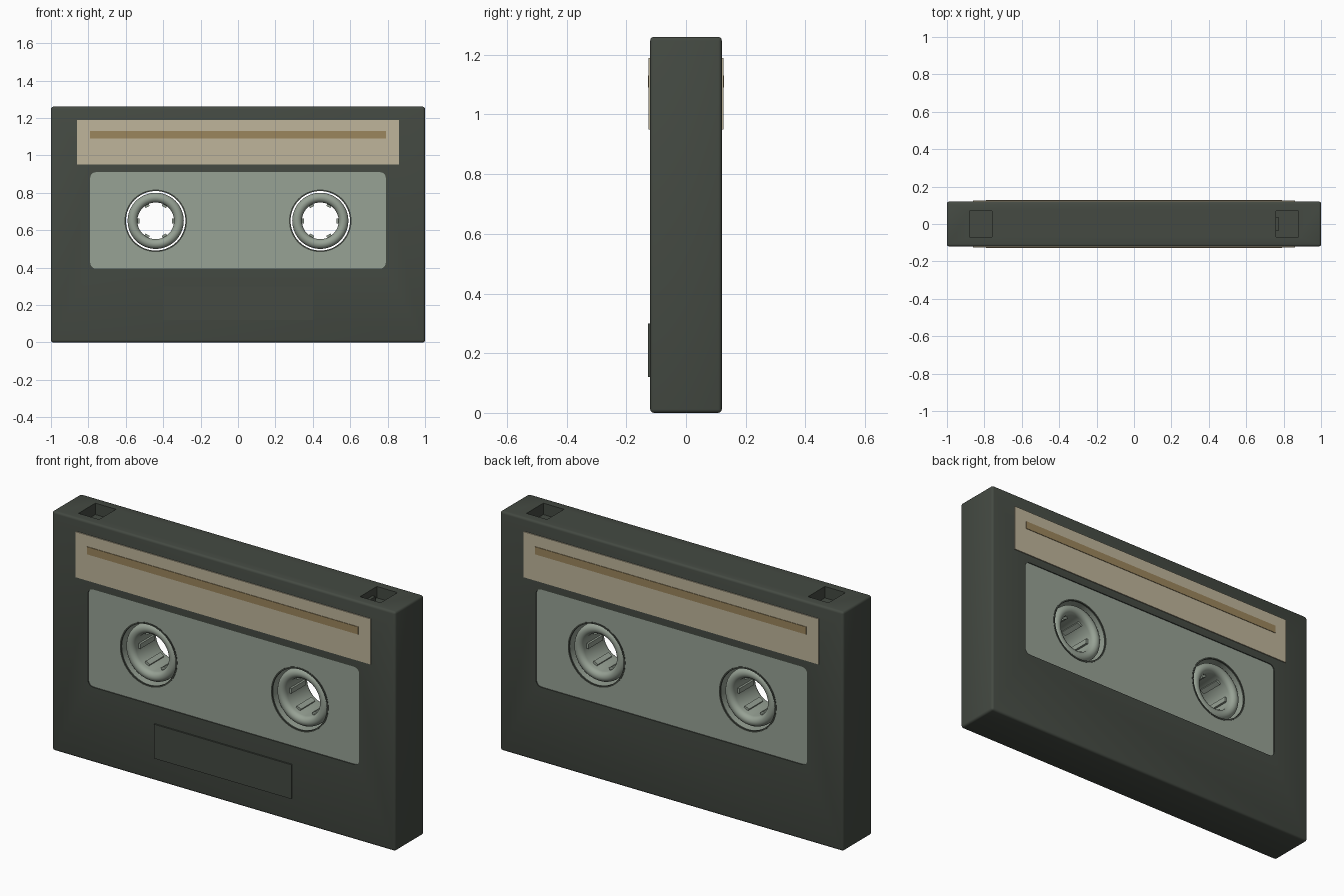
import bpy, bmesh, math
from mathutils import Matrix

if "Cube" in bpy.data.objects:
    bpy.data.objects.remove(bpy.data.objects["Cube"])


def material(name, rgb):
    m = bpy.data.materials.new(name)
    m.diffuse_color = (*rgb, 1)
    m.use_nodes = True
    m.node_tree.nodes["Principled BSDF"].inputs["Base Color"].default_value = m.diffuse_color
    return m


DARK = material("dark olive plastic", (0.058, 0.068, 0.055))
GREY = material("grey green plastic", (0.31, 0.36, 0.30))
CREAM = material("cream paper", (0.52, 0.46, 0.325))
OCHRE = material("ochre stripe", (0.33, 0.24, 0.11))


def add_object(name, bm, mat):
    bmesh.ops.recalc_face_normals(bm, faces=bm.faces)
    me = bpy.data.meshes.new(name)
    bm.to_mesh(me)
    bm.free()
    ob = bpy.data.objects.new(name, me)
    bpy.context.collection.objects.link(ob)
    me.materials.append(mat)
    return ob


def box(name, x, y, z, mat, bevel=0):
    """Box from (min, max) ranges, with optional rounded edges."""
    bm = bmesh.new()
    bmesh.ops.create_cube(bm, size=1)
    for v in bm.verts:
        v.co = [(a + b) / 2 + c * (b - a) for (a, b), c in zip((x, y, z), v.co)]
    if bevel:
        bmesh.ops.bevel(bm, geom=bm.edges[:], offset=bevel, segments=3,
                        profile=0.5, affect='EDGES')
    return add_object(name, bm, mat)


def rounded_slab(name, hx, z0, z1, hy, r, mat):
    """Rounded rectangle in the xz plane, extruded to y = -hy .. hy."""
    bm = bmesh.new()
    pts = []
    for i, (cx, cz) in enumerate([(hx - r, z1 - r), (r - hx, z1 - r),
                                  (r - hx, z0 + r), (hx - r, z0 + r)]):
        for k in range(6):
            a = math.pi / 2 * (i + k / 5)
            pts.append(bm.verts.new((cx + r * math.cos(a), -hy, cz + r * math.sin(a))))
    face = bm.faces.new(pts)
    ext = bmesh.ops.extrude_face_region(bm, geom=[face])
    for v in ext["geom"]:
        if isinstance(v, bmesh.types.BMVert):
            v.co.y = hy
    return add_object(name, bm, mat)


def lathe(name, cx, cz, profile, mat, steps=64):
    """Closed (radius, y) profile turned about a y-parallel axis."""
    bm = bmesh.new()
    rings = [[bm.verts.new((cx + r * math.cos(t), y, cz + r * math.sin(t))) for r, y in profile]
             for t in (2 * math.pi * i / steps for i in range(steps))]
    n = len(profile)
    for i in range(steps):
        a, b = rings[i], rings[(i + 1) % steps]
        for j in range(n):
            k = (j + 1) % n
            bm.faces.new((a[j], a[k], b[k], b[j]))
    return add_object(name, bm, mat)


def cylinder(name, cx, cz, r, hy, mat):
    bm = bmesh.new()
    bmesh.ops.create_cone(bm, cap_ends=True, segments=64, radius1=r, radius2=r, depth=2 * hy,
                          matrix=Matrix.Translation((cx, 0, cz)) @ Matrix.Rotation(math.pi / 2, 4, 'X'))
    return add_object(name, bm, mat)


def cut(ob, cutters):
    """Subtract the cutters, bake the result and delete them."""
    for c in cutters:
        mod = ob.modifiers.new("cut", 'BOOLEAN')
        mod.operation, mod.solver, mod.object = 'DIFFERENCE', 'EXACT', c
    bpy.context.view_layer.update()
    baked = bpy.data.meshes.new_from_object(ob.evaluated_get(bpy.context.evaluated_depsgraph_get()))
    ob.modifiers.clear()
    ob.data = baked
    for c in cutters:
        bpy.data.objects.remove(c)


def smooth(ob):
    bpy.ops.object.select_all(action='DESELECT')
    ob.select_set(True)
    bpy.context.view_layer.objects.active = ob
    bpy.ops.object.shade_smooth_by_angle(angle=math.radians(35))


HUB_X, HUB_Z = 0.44, 0.65

# Shell with a window opening and two write-protect notches in the top
shell = box("shell", (-1, 1), (-0.12, 0.12), (0, 1.26), DARK, bevel=0.012)
cut(shell, [rounded_slab("window_cutter", 0.79, 0.395, 0.91, 0.3, 0.03, DARK)] +
    [box("notch_cutter", (s * 0.82 - 0.06, s * 0.82 + 0.06), (-0.07, 0.07), (1.2, 1.4), DARK)
     for s in (-1, 1)])
smooth(shell)

# Small write-protect tab inside the right notch
box("notch_tab", (0.758, 0.776), (-0.035, 0.035), (1.195, 1.225), DARK)

# Window panel, slightly recessed, with two hub holes
window = rounded_slab("window_panel", 0.79, 0.395, 0.91, 0.115, 0.03, GREY)
cut(window, [cylinder("hole_cutter", s * HUB_X, HUB_Z, 0.161, 0.3, GREY) for s in (-1, 1)])
smooth(window)

# Hubs: tubes with rounded ends, raised collars round the holes, six teeth inside
tube = []
for side in (-1, 1):
    for k in range(9):
        a = math.pi * k / 8
        tube.append((0.124 + side * 0.026 * math.cos(a), side * (0.078 + 0.026 * math.sin(a))))
for s, label in ((-1, "left"), (1, "right")):
    smooth(lathe(label + "_hub", s * HUB_X, HUB_Z, tube, GREY))
    for f in (-1, 1):
        collar = [(0.159, f * 0.108), (0.159, f * 0.117), (0.167, f * 0.117), (0.167, f * 0.108)]
        lathe(label + "_hole_rim", s * HUB_X, HUB_Z, collar, DARK)
    for i in range(6):
        tooth = box(label + "_hub_tooth", (0.086, 0.105), (-0.06, 0.06), (-0.013, 0.013), GREY)
        tooth.data.transform(Matrix.Translation((s * HUB_X, 0, HUB_Z)) @
                             Matrix.Rotation(math.pi * i / 3, 4, 'Y'))

# Paper labels with a stripe on both faces
for f, label in ((-1, "front"), (1, "back")):
    def span(a, b):
        return tuple(sorted((f * a, f * b)))
    box(label + "_label", (-0.86, 0.86), span(0.118, 0.125), (0.95, 1.19), CREAM)
    box(label + "_label_stripe", (-0.79, 0.79), span(0.122, 0.128), (1.09, 1.13), OCHRE)

# Raised grip plate on the lower front
box("grip_plate", (-0.4, 0.4), (-0.128, -0.11), (0.12, 0.3), DARK)
